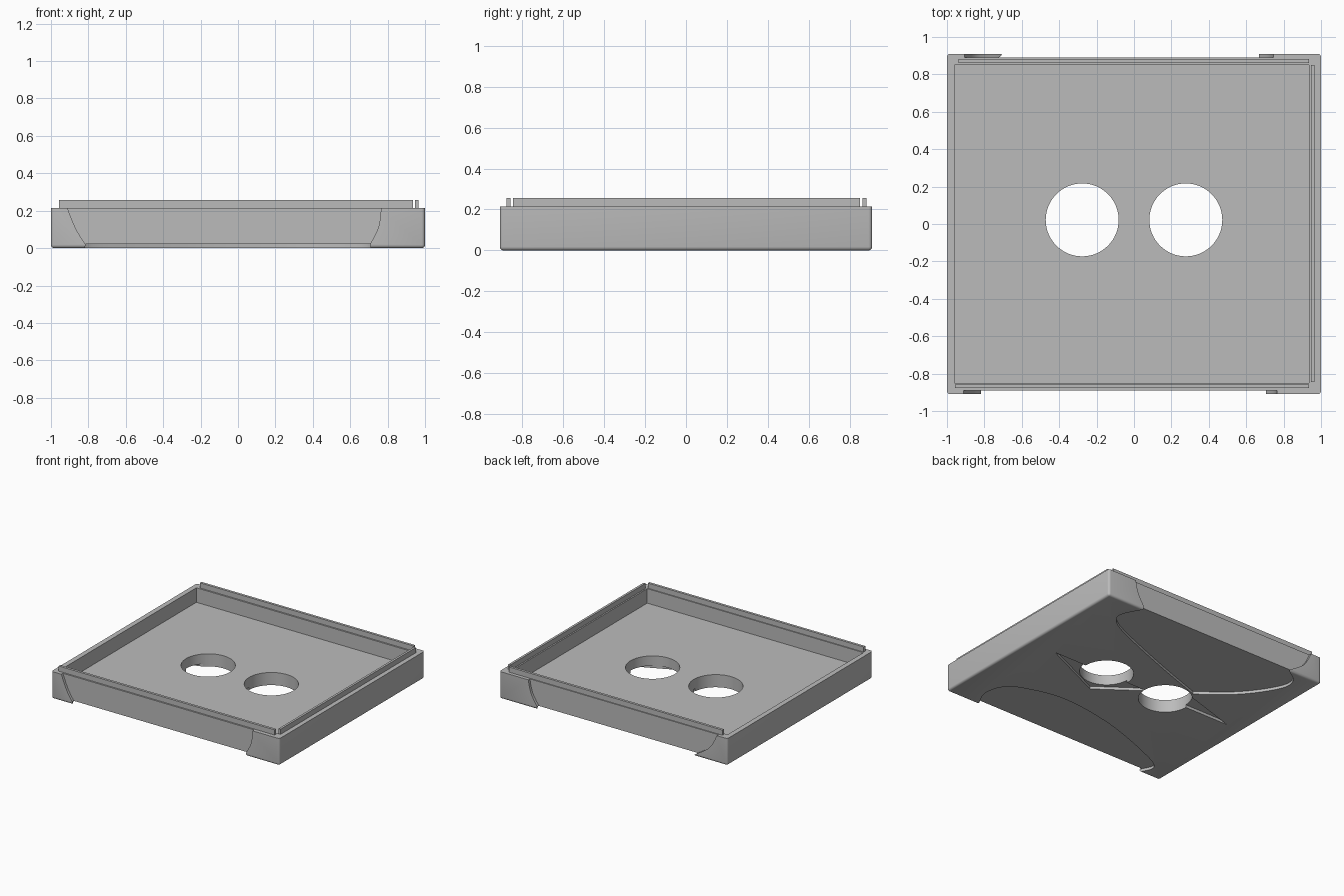
import bpy, bmesh, math
from mathutils import Vector

old = bpy.data.objects.get("Cube")
if old:
    bpy.data.objects.remove(old, do_unlink=True)

grey = bpy.data.materials.new("plain grey")
grey.use_nodes = True
grey.diffuse_color = (0.5, 0.5, 0.5, 1)
grey.node_tree.nodes["Principled BSDF"].inputs["Base Color"].default_value = (0.5, 0.5, 0.5, 1)


def add_object(name, bm):
    bmesh.ops.recalc_face_normals(bm, faces=bm.faces)
    mesh = bpy.data.meshes.new(name)
    bm.to_mesh(mesh)
    bm.free()
    mesh.materials.append(grey)
    obj = bpy.data.objects.new(name, mesh)
    bpy.context.collection.objects.link(obj)
    return obj


def prism(name, points, low, high, along_y=False):
    """Extrude an outline along z, or an x-z outline along y."""
    bm = bmesh.new()
    verts = [bm.verts.new((a, low, b) if along_y else (a, b, low)) for a, b in points]
    face = bm.faces.new(verts)
    new = bmesh.ops.extrude_face_region(bm, geom=[face])["geom"]
    move = Vector((0, high - low, 0)) if along_y else Vector((0, 0, high - low))
    bmesh.ops.translate(bm, verts=[v for v in new if isinstance(v, bmesh.types.BMVert)], vec=move)
    return add_object(name, bm)


def box(name, x0, x1, y0, y1, z0, z1):
    return prism(name, [(x0, y0), (x1, y0), (x1, y1), (x0, y1)], z0, z1)


def smooth_path(points, steps=6):
    """Catmull-Rom curve through the points."""
    p = [Vector(q) for q in points]
    p = [p[0] * 2 - p[1]] + p + [p[-1] * 2 - p[-2]]
    out = []
    for a, b, c, d in zip(p, p[1:], p[2:], p[3:]):
        for i in range(steps):
            t = i / steps
            out.append((b * 2 + (c - a) * t + (a * 2 - b * 5 + c * 4 - d) * t * t
                        + (b * 3 - a - c * 3 + d) * t ** 3) / 2)
    return out + [p[-2]]


def cut(target, cutter):
    cutter.hide_render = True
    mod = target.modifiers.new("cut", "BOOLEAN")
    mod.operation = "DIFFERENCE"
    mod.solver = "EXACT"
    mod.object = cutter
    bpy.context.view_layer.objects.active = target
    bpy.ops.object.modifier_apply(modifier=mod.name)
    bpy.data.objects.remove(cutter, do_unlink=True)


# Tray body with rounded corners and lower edges
tray = box("tray", -1, 1, -0.91, 0.91, 0, 0.215)
bm = bmesh.new()
bm.from_mesh(tray.data)
edges = [e for e in bm.edges if min(v.co.z for v in e.verts) < 0.01]
bmesh.ops.bevel(bm, geom=edges, offset=0.018, segments=4, profile=0.5, affect="EDGES")
bm.to_mesh(tray.data)
bm.free()

# Inner cavity and two round openings
cut(tray, box("cavity", -0.96, 0.935, -0.85, 0.85, 0.1, 0.4))
for x in (-0.277, 0.277):
    ring = [(x + 0.195 * math.cos(math.tau * i / 64), 0.022 + 0.195 * math.sin(math.tau * i / 64))
            for i in range(64)]
    cut(tray, prism("opening", ring, -0.1, 0.3))

# Shallow curved recesses in the front and back walls
front_wall = (smooth_path([(-0.8, -0.03), (-0.81, 0.01), (-0.865, 0.1), (-0.91, 0.21), (-0.92, 0.25)])
              + smooth_path([(0.77, 0.25), (0.765, 0.21), (0.75, 0.11), (0.7, 0.01), (0.68, -0.03)]))
back_wall = (smooth_path([(-0.67, -0.03), (-0.71, 0.01), (-0.84, 0.1), (-0.905, 0.21), (-0.92, 0.25)])
             + smooth_path([(0.75, 0.25), (0.745, 0.21), (0.72, 0.11), (0.66, 0.01), (0.64, -0.03)]))
cut(tray, prism("front_recess", front_wall, -1, -0.89, True))
cut(tray, prism("back_recess", back_wall, 0.89, 1, True))

# Shallow recesses in the underside
front_lobe = smooth_path([(0.69, -0.96), (0.715, -0.89), (0.77, -0.76), (0.74, -0.62), (0.63, -0.53),
                          (0.28, -0.45), (-0.21, -0.52), (-0.69, -0.69), (-0.85, -0.79),
                          (-0.82, -0.9), (-0.79, -0.96)])
back_lobe = (smooth_path([(0.64, 0.96), (0.68, 0.89), (0.75, 0.74), (0.7, 0.64), (0.52, 0.54),
                          (0.05, 0.355), (-0.39, 0.2)])
             + smooth_path([(-0.39, 0.2), (-0.65, 0.42), (-0.82, 0.67), (-0.82, 0.81),
                            (-0.71, 0.9), (-0.66, 0.96)])[1:])
wedge_right = [(0.76, 0.02), (-0.1, 0.02), (0.23, -0.22)]
wedge_left = [(-0.86, 0.02), (-0.12, 0.02), (-0.36, 0.175)]
for outline in (front_lobe, back_lobe, wedge_right, wedge_left):
    cut(tray, prism("underside_recess", outline, -0.05, 0.022))

# Upright locating strips on the rim
strips = [box("front_strip", -0.957, 0.935, -0.878, -0.858, 0.2, 0.256),
          box("back_strip", -0.937, 0.935, 0.862, 0.882, 0.2, 0.256),
          box("right_strip", 0.946, 0.964, -0.845, 0.85, 0.2, 0.256)]

# Smooth the curved walls while keeping sharp edges
bpy.ops.object.select_all(action="DESELECT")
tray.select_set(True)
bpy.context.view_layer.objects.active = tray
bpy.ops.object.shade_smooth_by_angle(angle=math.radians(30))
